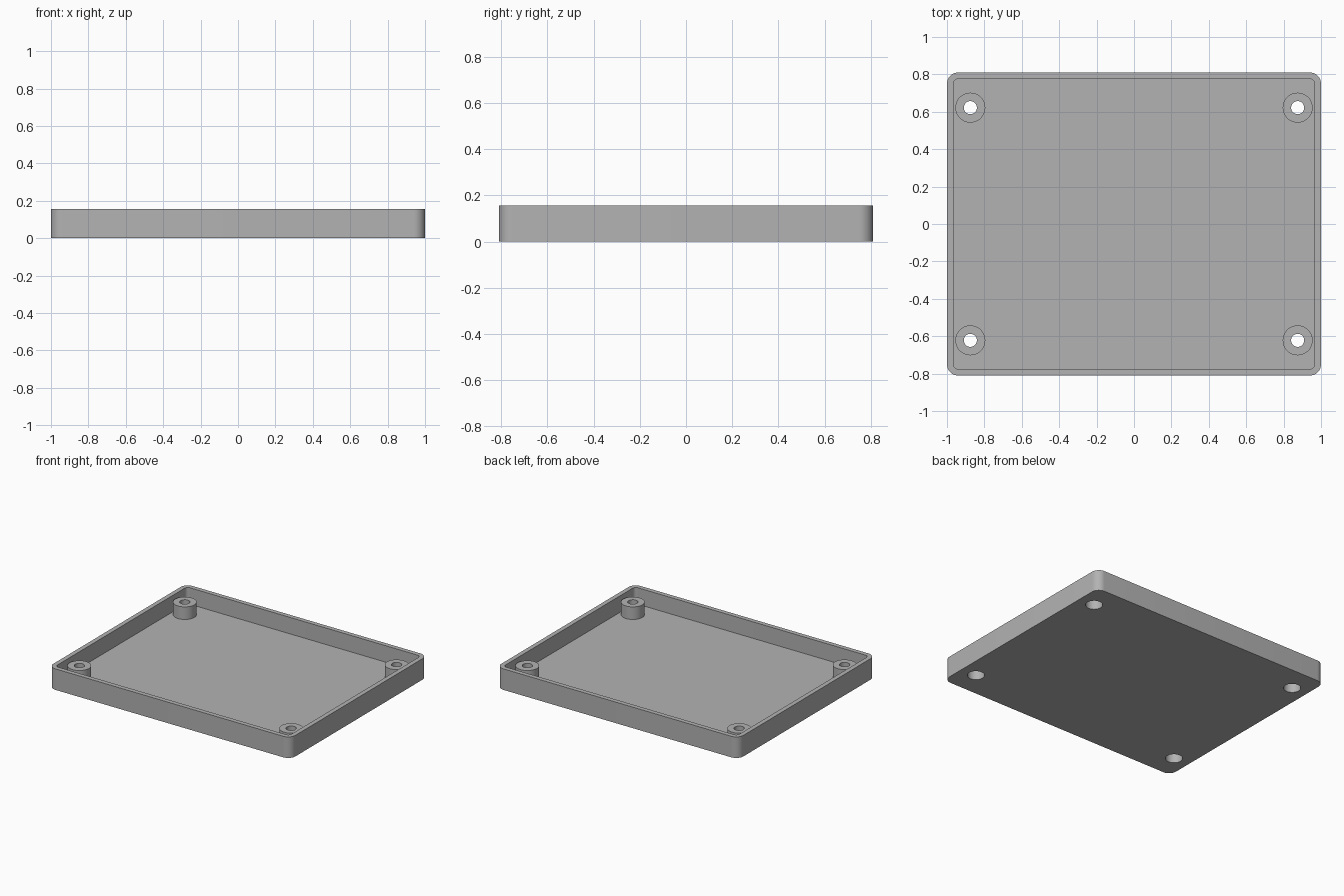
import bpy, bmesh
from math import sin, cos, pi, radians

cube = bpy.data.objects.get("Cube")
if cube:
    bpy.data.objects.remove(cube, do_unlink=True)

HALF_X, HALF_Y, HEIGHT = 1.0, 0.81, 0.157
WALL, CORNER = 0.034, 0.06
BOSS_X, BOSS_Y, BOSS_TOP = 0.875, 0.622, 0.128

grey = bpy.data.materials.new("plain grey")
grey.use_nodes = True
grey.diffuse_color = (0.45, 0.45, 0.45, 1)
grey.node_tree.nodes["Principled BSDF"].inputs["Base Color"].default_value = grey.diffuse_color


def rounded_outline(hx, hy, r, steps=10):
    """Counter-clockwise rounded rectangle; a circle when hx = hy = r."""
    points = []
    for i, (sx, sy) in enumerate([(1, 1), (-1, 1), (-1, -1), (1, -1)]):
        for k in range(steps + 1):
            a = (i + k / steps) * pi / 2
            points.append((sx * (hx - r) + r * cos(a), sy * (hy - r) + r * sin(a)))
    return points


def prism(name, outline, z0, z1, centres=((0, 0),)):
    """Extrude the outline from z0 to z1, once at each centre."""
    bm = bmesh.new()
    for cx, cy in centres:
        base = [bm.verts.new((cx + x, cy + y, z0)) for x, y in outline]
        face = bm.faces.new(base)
        top = bmesh.ops.extrude_face_region(bm, geom=[face])["geom"]
        bmesh.ops.translate(bm, vec=(0, 0, z1 - z0),
                            verts=[v for v in top if isinstance(v, bmesh.types.BMVert)])
    bmesh.ops.remove_doubles(bm, verts=bm.verts, dist=1e-5)
    bmesh.ops.recalc_face_normals(bm, faces=bm.faces)
    mesh = bpy.data.meshes.new(name)
    bm.to_mesh(mesh)
    bm.free()
    mesh.materials.append(grey)
    obj = bpy.data.objects.new(name, mesh)
    bpy.context.collection.objects.link(obj)
    return obj


def combine(target, tool, operation):
    """Apply a boolean and discard the tool object."""
    tool.hide_render = True
    mod = target.modifiers.new(operation.lower(), "BOOLEAN")
    mod.operation, mod.object, mod.solver = operation, tool, "EXACT"
    bpy.ops.object.select_all(action="DESELECT")
    bpy.context.view_layer.objects.active = target
    target.select_set(True)
    bpy.ops.object.modifier_apply(modifier=mod.name)
    bpy.data.objects.remove(tool, do_unlink=True)


def circle(r):
    return rounded_outline(r, r, r, 12)


corners = [(sx * BOSS_X, sy * BOSS_Y) for sx in (-1, 1) for sy in (-1, 1)]

# Open tray: rounded block with a hollow cavity
tray = prism("enclosure_tray", rounded_outline(HALF_X, HALF_Y, CORNER), 0, HEIGHT)
cavity = prism("cavity_cutter",
               rounded_outline(HALF_X - WALL, HALF_Y - WALL, CORNER - WALL), WALL, HEIGHT + 0.1)
combine(tray, cavity, "DIFFERENCE")

# Four screw bosses standing on the floor
bosses = prism("screw_bosses", circle(0.08), WALL / 2, BOSS_TOP, corners)
combine(tray, bosses, "UNION")

# Wide screw-head recesses from below, then narrow through holes
recesses = prism("recess_cutter", circle(0.058), -0.1, BOSS_TOP - WALL, corners)
combine(tray, recesses, "DIFFERENCE")
holes = prism("hole_cutter", circle(0.035), -0.1, HEIGHT + 0.1, corners)
combine(tray, holes, "DIFFERENCE")

bpy.ops.object.shade_smooth_by_angle(angle=radians(30))
